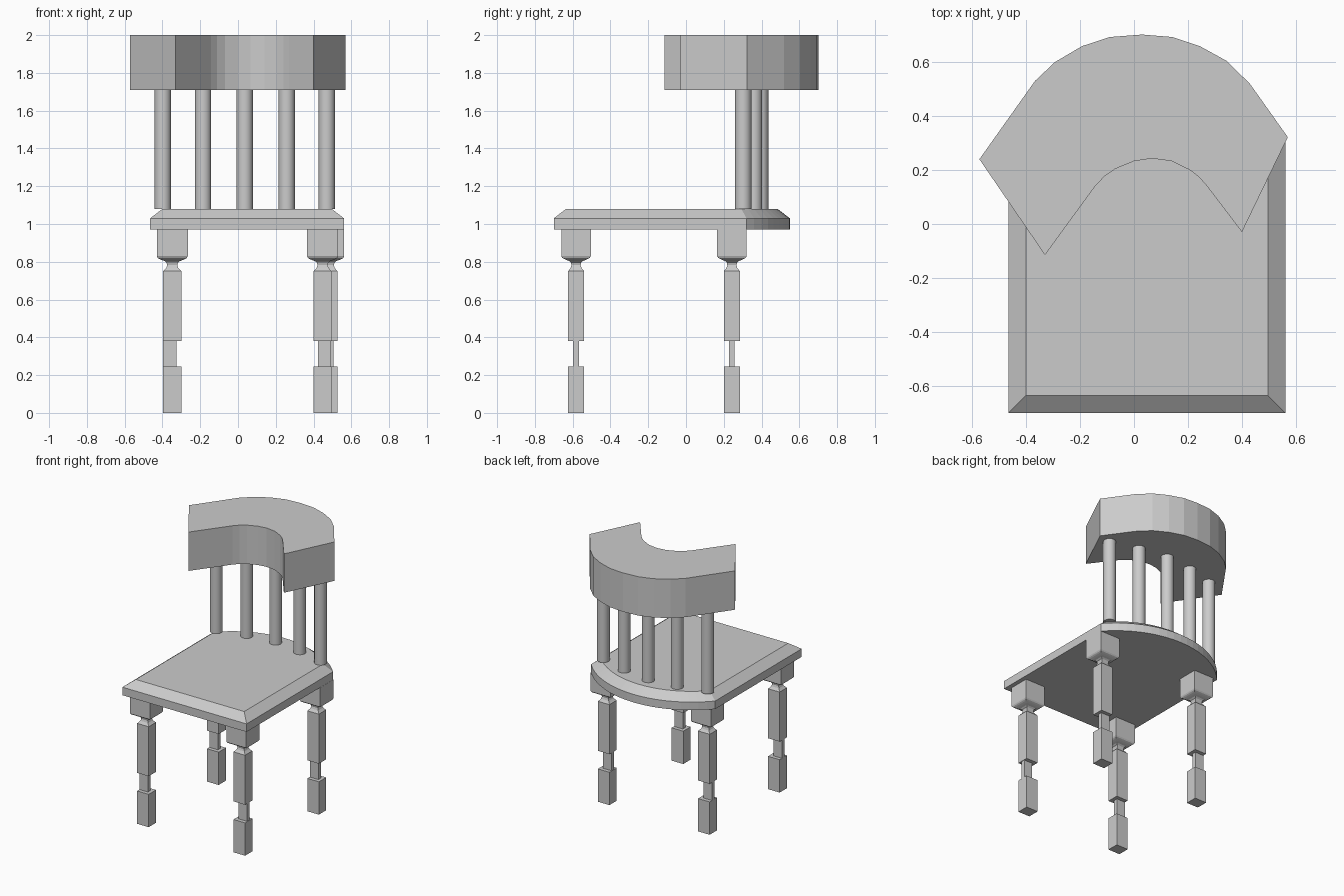
import bpy, bmesh, math

if "Cube" in bpy.data.objects:
    bpy.data.objects.remove(bpy.data.objects["Cube"])

CX = 0.048  # centre line of the seat


def loft(name, rings):
    """Closed solid through rings of equal point count."""
    bm = bmesh.new()
    loops = [[bm.verts.new(p) for p in ring] for ring in rings]
    n = len(loops[0])
    for a, b in zip(loops, loops[1:]):
        for i in range(n):
            j = (i + 1) % n
            bm.faces.new((a[i], a[j], b[j], b[i]))
    bm.faces.new(loops[0][::-1])
    bm.faces.new(loops[-1])
    bmesh.ops.recalc_face_normals(bm, faces=bm.faces)
    mesh = bpy.data.meshes.new(name)
    bm.to_mesh(mesh)
    bm.free()
    obj = bpy.data.objects.new(name, mesh)
    bpy.context.collection.objects.link(obj)
    return obj


# Seat: straight front and sides, arched back, bevelled top rim
def seat_ring(z, inset):
    half, radius, cy = 0.513 - inset, 0.686 - inset, -0.136
    a = math.asin(half / radius)
    pts = [(CX - half, -0.70 + inset, z), (CX + half, -0.70 + inset, z)]
    for i in range(21):
        t = a - 2 * a * i / 20
        pts.append((CX + radius * math.sin(t), cy + radius * math.cos(t), z))
    return pts


loft("seat", [seat_ring(0.97, 0), seat_ring(1.03, 0), seat_ring(1.08, 0.065)])


# Legs: square turned profile with a thin off-centre notch and a waisted neck
def rect(x, y, z, hx, hy):
    return [(x - hx, y - hy, z), (x + hx, y - hy, z),
            (x + hx, y + hy, z), (x - hx, y + hy, z)]


def leg(name, x, y, shift):
    w, d = 0.048, 0.043
    rings = [rect(x, y, 0, w, d), rect(x, y, 0.245, w, d),
             rect(x + shift, y, 0.245, 0.035, 0.015),
             rect(x + shift, y, 0.38, 0.035, 0.015),
             rect(x, y, 0.38, w, d), rect(x, y, 0.75, w, d)]
    for z, s in ((0.757, 0.85), (0.768, 0.66), (0.782, 0.56), (0.796, 0.64),
                 (0.804, 0.85), (0.809, 1.15), (0.815, 1.45)):
        rings.append(rect(x, y, z, w * s, d * s))
    rings += [rect(x, y, 0.821, 0.078, 0.073), rect(x, y, 0.83, 0.082, 0.078),
              rect(x, y, 0.97, 0.082, 0.078)]
    loft(name, rings)


leg("front_left_leg", -0.348, -0.582, -0.013)
leg("front_right_leg", 0.448, -0.582, 0.010)
leg("back_left_leg", -0.348, 0.243, -0.013)
leg("back_right_leg", 0.480, 0.243, -0.010)

# Back spindles
for i, (x, y) in enumerate([(-0.398, 0.312), (-0.185, 0.368), (0.036, 0.393),
                            (0.258, 0.360), (0.47, 0.303)]):
    bpy.ops.mesh.primitive_cylinder_add(vertices=32, radius=0.043, depth=0.64,
                                        location=(x, y, 1.40))
    bpy.context.object.name = f"back_spindle_{i + 1}"
    bpy.ops.object.shade_smooth_by_angle()

# Top rail: curved, slightly lopsided block
outline = [(0.57, 0.322), (0.43, 0.519), (0.344, 0.604), (0.244, 0.659),
           (0.141, 0.693), (0.03, 0.702), (-0.089, 0.693), (-0.193, 0.659),
           (-0.293, 0.60), (-0.367, 0.53), (-0.573, 0.24), (-0.33, -0.115),
           (-0.144, 0.14), (-0.11, 0.176), (-0.07, 0.204), (0.0, 0.233),
           (0.067, 0.243), (0.14, 0.233), (0.207, 0.20), (0.24, 0.175),
           (0.27, 0.141), (0.4, -0.03)]
loft("top_rail", [[(x, y, z) for x, y in outline] for z in (1.71, 2.0)])
